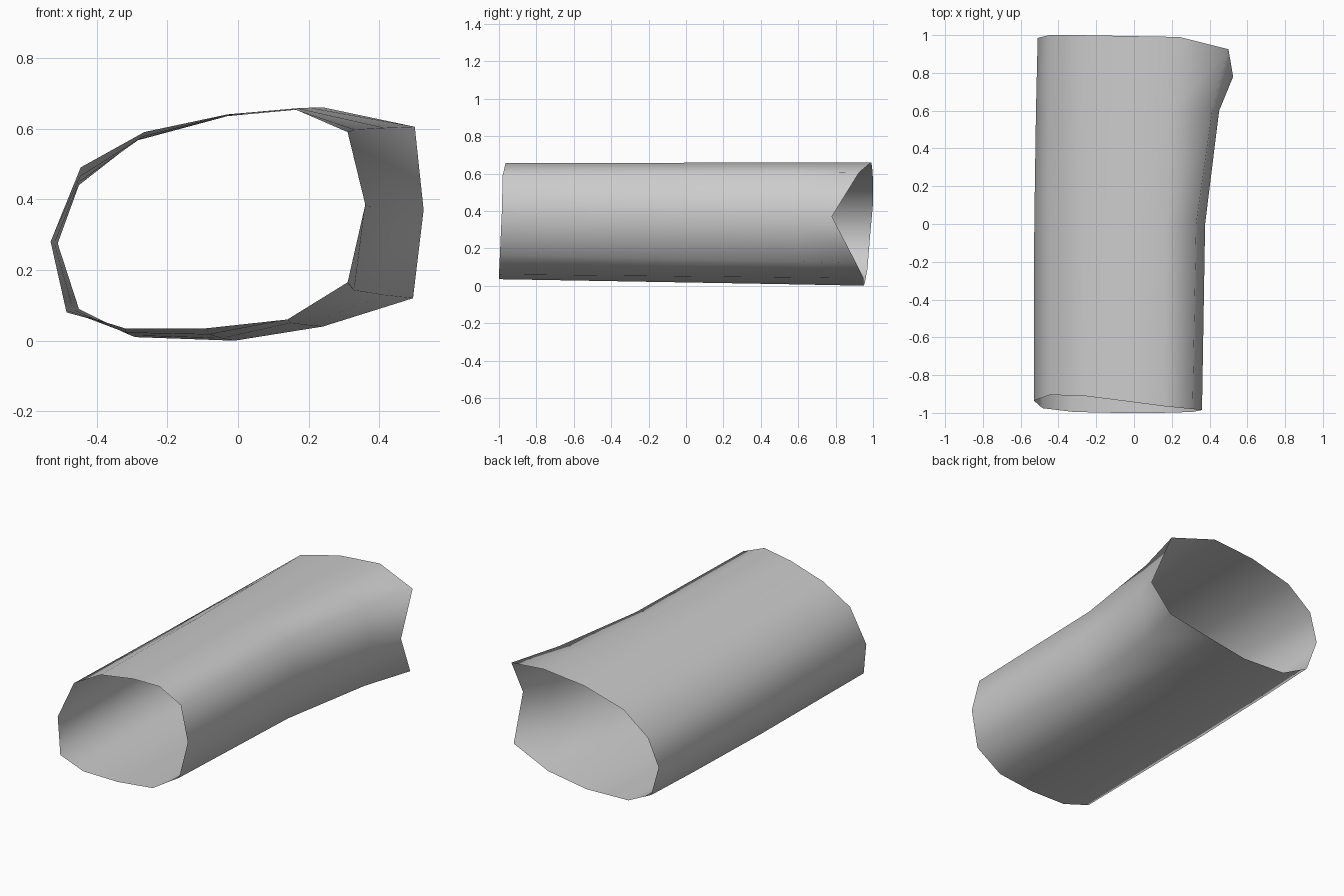
import bpy
import bmesh

cube = bpy.data.objects.get("Cube")
if cube:
    bpy.data.objects.remove(cube, do_unlink=True)

# One flat grey for the whole sleeve
grey = bpy.data.materials.new("plain grey")
grey.use_nodes = True
colour = (0.6, 0.6, 0.6, 1)
grey.diffuse_color = colour
grey.node_tree.nodes["Principled BSDF"].inputs["Base Color"].default_value = colour

# Open rims of the sleeve, clockwise from the top as seen from the front
front_rim = [
    (0.16, -0.965, 0.655), (0.31, -0.98, 0.59), (0.36, -0.985, 0.385),
    (0.31, -0.995, 0.165), (0.14, -1, 0.06), (-0.09, -1, 0.035),
    (-0.32, -0.995, 0.035), (-0.485, -0.975, 0.08), (-0.53, -0.935, 0.28),
    (-0.445, -0.905, 0.49), (-0.265, -0.91, 0.59), (-0.03, -0.94, 0.64),
]
back_rim = [
    (0.24, 0.99, 0.66), (0.5, 0.925, 0.605), (0.525, 0.78, 0.37),
    (0.495, 0.91, 0.12), (0.24, 0.95, 0.04), (-0.01, 0.95, 0),
    (-0.29, 0.955, 0.01), (-0.45, 0.97, 0.09), (-0.51, 0.985, 0.275),
    (-0.45, 1, 0.44), (-0.29, 1, 0.565), (-0.03, 0.995, 0.635),
]


def mix(a, b, t):
    return a + (b - a) * t


def middle_ring(y, flare):
    """Ring between the rims: height changes evenly, width by the flare."""
    return [(mix(f[0], b[0], flare), y, mix(f[2], b[2], (y + 1) / 2))
            for f, b in zip(front_rim, back_rim)]


def loft(name, rings, material):
    """Skin a row of matching closed rings as a single open sheet."""
    bm = bmesh.new()
    loops = [[bm.verts.new(p) for p in ring] for ring in rings]
    for near, far in zip(loops, loops[1:]):
        for i in range(len(near)):
            j = (i + 1) % len(near)
            bm.faces.new((near[i], near[j], far[j], far[i])).smooth = True
    bmesh.ops.recalc_face_normals(bm, faces=bm.faces)
    # The first face lies on top, so its normal must point up
    bm.faces.ensure_lookup_table()
    if bm.faces[0].normal.z < 0:
        bmesh.ops.reverse_faces(bm, faces=bm.faces)
    mesh = bpy.data.meshes.new(name)
    bm.to_mesh(mesh)
    bm.free()
    mesh.materials.append(material)
    obj = bpy.data.objects.new(name, mesh)
    bpy.context.scene.collection.objects.link(obj)
    return obj


# Sleeve that stays straight at first and flares towards the notched back rim
loft("sleeve", [front_rim, middle_ring(0, 0.1), middle_ring(0.6, 0.55), back_rim], grey)
